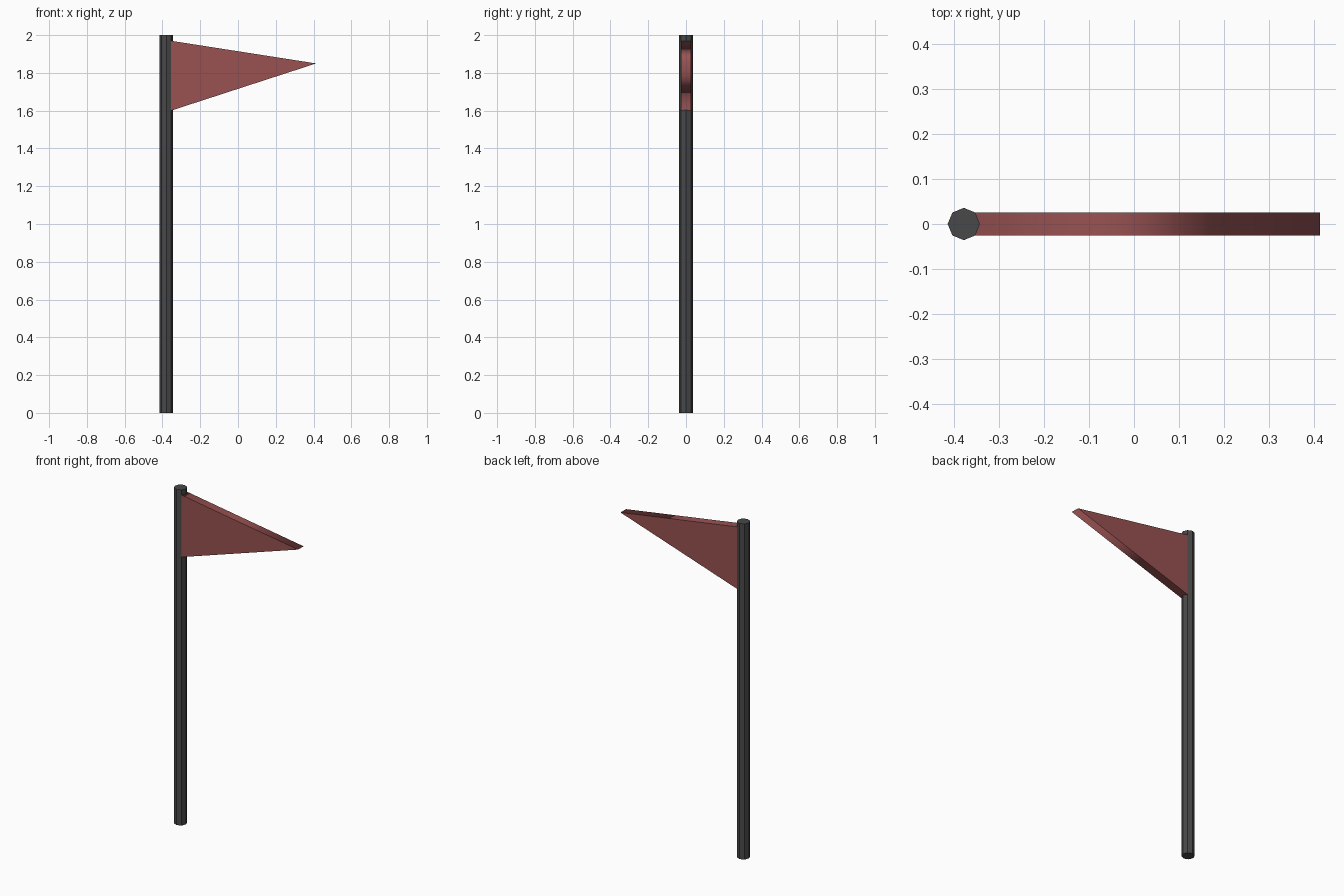
import bpy, bmesh

if "Cube" in bpy.data.objects:
    bpy.data.objects.remove(bpy.data.objects["Cube"])

def paint(obj, name, rgb):
    mat = bpy.data.materials.new(name)
    mat.diffuse_color = (*rgb, 1)
    mat.use_nodes = True
    mat.node_tree.nodes["Principled BSDF"].inputs["Base Color"].default_value = mat.diffuse_color
    obj.data.materials.append(mat)

# Pole: eight-sided, flat faces
bpy.ops.mesh.primitive_cylinder_add(vertices=8, radius=0.036, depth=2, location=(-0.379, 0, 1))
pole = bpy.context.object
pole.name = "pole"
paint(pole, "dark_grey", (0.065, 0.065, 0.065))

# Pennant: triangular profile extruded through its thickness
half = 0.026
profile = [(-0.355, 1.60), (0.414, 1.85), (-0.355, 1.97)]
bm = bmesh.new()
front = bm.faces.new([bm.verts.new((x, -half, z)) for x, z in profile])
ext = bmesh.ops.extrude_face_region(bm, geom=[front], use_keep_orig=True)
new_verts = [v for v in ext["geom"] if isinstance(v, bmesh.types.BMVert)]
bmesh.ops.translate(bm, verts=new_verts, vec=(0, 2 * half, 0))
bmesh.ops.recalc_face_normals(bm, faces=bm.faces[:])

# Smooth rim around the tip, crisp borders to the two flat sides
for f in bm.faces:
    f.smooth = True
    if len(f.verts) == 3:
        for e in f.edges:
            e.smooth = False
mesh = bpy.data.meshes.new("pennant")
bm.to_mesh(mesh)
bm.free()
pennant = bpy.data.objects.new("pennant", mesh)
bpy.context.collection.objects.link(pennant)
paint(pennant, "faded_red", (0.32, 0.085, 0.085))
